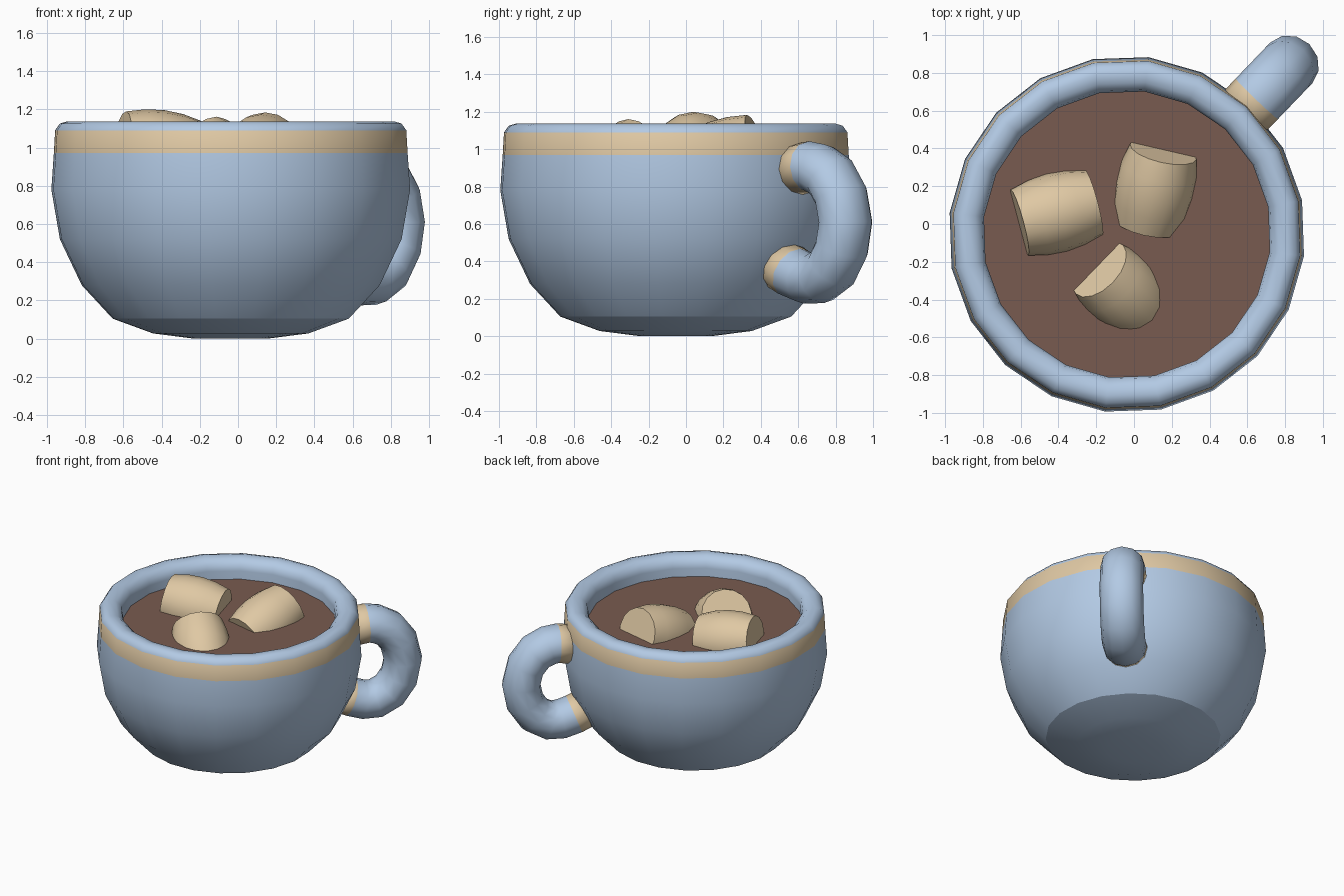
import bpy, bmesh, math
from mathutils import Vector

if "Cube" in bpy.data.objects:
    bpy.data.objects.remove(bpy.data.objects["Cube"])


def material(name, rgb):
    m = bpy.data.materials.new(name)
    m.diffuse_color = (*rgb, 1)
    m.use_nodes = True
    m.node_tree.nodes["Principled BSDF"].inputs["Base Color"].default_value = m.diffuse_color
    return m


BLUE = material("pale_blue", (0.45, 0.59, 0.78))
BEIGE = material("cream_beige", (0.74, 0.58, 0.37))
BROWN = material("cocoa_brown", (0.19, 0.105, 0.08))

CUP = Vector((-0.038, -0.055, 0))
UP = Vector((0, 0, 1))


def loft(name, rings, mats, band_mats=None, sharp=(), cap_start=False, cap_end=False):
    """Skin a series of rings; band_mats maps band number to material slot."""
    bm = bmesh.new()
    vr = [[bm.verts.new(p) for p in ring] for ring in rings]
    n = len(rings[0])
    for i in range(len(vr) - 1):
        for j in range(n):
            k = (j + 1) % n
            f = bm.faces.new((vr[i][j], vr[i][k], vr[i + 1][k], vr[i + 1][j]))
            f.material_index = (band_mats or {}).get(i, 0)
    if cap_start:
        bm.faces.new(vr[0][::-1])
    if cap_end:
        bm.faces.new(vr[-1])
    for f in bm.faces:
        f.smooth = True
    for i in sharp:
        for j in range(n):
            bm.edges.get((vr[i][j], vr[i][(j + 1) % n])).smooth = False
    bmesh.ops.recalc_face_normals(bm, faces=bm.faces)
    # open shell: make sure the first band looks away from the middle line
    me = bpy.data.meshes.new(name)
    bm.to_mesh(me)
    bm.free()
    for m in mats:
        me.materials.append(m)
    ob = bpy.data.objects.new(name, me)
    bpy.context.collection.objects.link(ob)
    return ob


def circle(center, u, v, a, b, n, start=0.0):
    return [center + u * a * math.cos(start + math.tau * j / n)
            + v * b * math.sin(start + math.tau * j / n) for j in range(n)]


def lathe_rings(profile, n=20):
    return [circle(CUP + UP * z, Vector((1, 0, 0)), Vector((0, 1, 0)), r, r, n, math.radians(11))
            for r, z in profile]


# Cup: convex base, round wall, painted band, thick rolled rim, inner wall and floor
cup_profile = [(0.19, 0.0), (0.41, 0.028), (0.622, 0.105), (0.785, 0.28), (0.90, 0.52),
               (0.945, 0.78), (0.932, 0.97), (0.925, 1.09), (0.90, 1.125), (0.86, 1.137),
               (0.81, 1.127), (0.772, 1.095), (0.762, 1.05), (0.765, 0.95), (0.68, 0.45), (0.45, 0.15)]
loft("cup", lathe_rings(cup_profile), [BLUE, BEIGE], {6: 1}, sharp=(2,),
     cap_start=True, cap_end=True)

# Cocoa surface
loft("cocoa", lathe_rings([(0.70, 0.94), (0.766, 0.985)]), [BROWN], sharp=(1,),
     cap_start=True, cap_end=True)

# Handle: oval tube swept along an arc, with painted ends
ang = math.radians(46.2)
out = Vector((math.cos(ang), math.sin(ang), 0))
side = Vector((-math.sin(ang), math.cos(ang), 0))
path = [(0.86, 0.885), (0.995, 0.905), (1.06, 0.895), (1.15, 0.85), (1.225, 0.75), (1.258, 0.61),
        (1.23, 0.47), (1.16, 0.365), (1.06, 0.31), (0.97, 0.31), (0.875, 0.34), (0.78, 0.385)]
pts = [CUP + out * r + UP * z for r, z in path]
rings = []
for i, p in enumerate(pts):
    t = (pts[min(i + 1, len(pts) - 1)] - pts[max(i - 1, 0)]).normalized()
    rings.append(circle(p, t.cross(side), side, 0.138, 0.155, 12))
loft("handle", rings, [BLUE, BEIGE], {0: 1, len(pts) - 2: 1}, cap_start=True, cap_end=True)


# Marshmallows: bulging barrels, tilted and half sunk in the cocoa
def marshmallow(name, center, heading, tilt, length=0.40, r_end=0.18, r_mid=0.212):
    h, t = math.radians(heading), math.radians(tilt)
    axis = Vector((math.cos(h) * math.cos(t), math.sin(h) * math.cos(t), math.sin(t)))
    u = axis.cross(UP).normalized()
    v = u.cross(axis)
    steps = [(-1, 0), (-0.5, 0.75), (0, 1), (0.5, 0.75), (1, 0)]
    rs = [circle(Vector(center) + axis * s * length / 2, u, v,
                 r_end + (r_mid - r_end) * k, r_end + (r_mid - r_end) * k, 16)
          for s, k in steps]
    loft(name, rs, [BEIGE], sharp=(0, 4), cap_start=True, cap_end=True)


marshmallow("marshmallow_left", (-0.41, 0.06, 0.985), 195, 7, length=0.41)
marshmallow("marshmallow_back", (0.11, 0.19, 0.945), 77, 19, length=0.42)
marshmallow("marshmallow_front", (-0.065, -0.355, 0.90), 136, 34)
